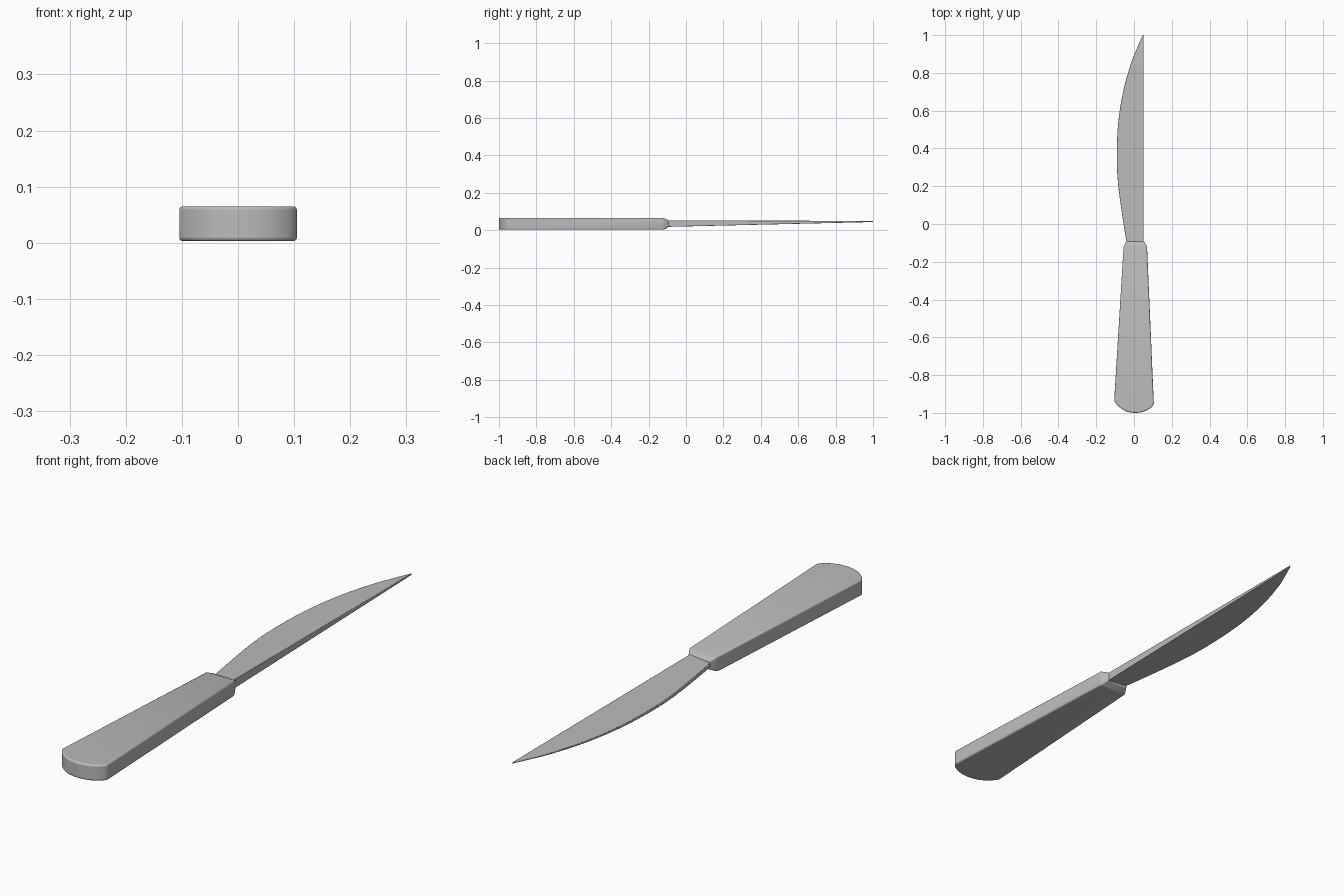
import bpy, bmesh, math
from mathutils import Vector

if "Cube" in bpy.data.objects:
    bpy.data.objects.remove(bpy.data.objects["Cube"], do_unlink=True)

grey = bpy.data.materials.new("plain_grey")
grey.use_nodes = True
colour = (0.5, 0.5, 0.5, 1)
grey.diffuse_color = colour
grey.node_tree.nodes["Principled BSDF"].inputs["Base Color"].default_value = colour


def finish(bm, name, bevel, segments):
    """Turn a bmesh into a softly bevelled, smooth-shaded object."""
    bmesh.ops.recalc_face_normals(bm, faces=bm.faces)
    mesh = bpy.data.meshes.new(name)
    bm.to_mesh(mesh)
    bm.free()
    obj = bpy.data.objects.new(name, mesh)
    bpy.context.collection.objects.link(obj)
    mesh.materials.append(grey)
    mod = obj.modifiers.new("soft_edges", "BEVEL")
    mod.width, mod.segments = bevel, segments
    mod.limit_method, mod.angle_limit = "ANGLE", math.radians(25)
    bpy.ops.object.select_all(action="DESELECT")
    obj.select_set(True)
    bpy.context.view_layer.objects.active = obj
    bpy.ops.object.shade_smooth_by_angle(angle=math.radians(35))
    return obj


def catmull(points, steps):
    """Smooth curve through the given points."""
    pts = [Vector(p) for p in points]
    pts = [2 * pts[0] - pts[1]] + pts + [2 * pts[-1] - pts[-2]]
    out = []
    for a, b, c, d in zip(pts, pts[1:], pts[2:], pts[3:]):
        for i in range(steps):
            t = i / steps
            out.append(0.5 * (2 * b + (c - a) * t + (2 * a - 5 * b + 4 * c - d) * t * t
                              + (3 * b - a - 3 * c + d) * t ** 3))
    return out + [pts[-2]]


# Handle: tapered slab with a rounded butt
LOW, HIGH, SHOULDER = 0.003, 0.065, -0.12
butt = catmull([(-0.105, -0.935), (-0.085, -0.962), (-0.045, -0.99), (0.005, -1.0),
                (0.055, -0.992), (0.09, -0.972), (0.105, -0.953)], 3)
outline = [(-0.055, SHOULDER)] + [tuple(p) for p in butt] + [(0.069, SHOULDER)]
bm = bmesh.new()
base = bm.faces.new([bm.verts.new((x, y, LOW)) for x, y in outline])
top = bmesh.ops.extrude_face_region(bm, geom=[base])["geom"]
for v in top:
    if isinstance(v, bmesh.types.BMVert):
        v.co.z = HIGH
# Shoulder narrows towards the blade
bm.faces.ensure_lookup_table()
end = next(f for f in bm.faces if all(abs(v.co.y - SHOULDER) < 1e-5 for v in f.verts))
neck = bmesh.ops.extrude_face_region(bm, geom=[end])["geom"]
for v in neck:
    if isinstance(v, bmesh.types.BMVert):
        v.co = (-0.04 if v.co.x < 0 else 0.054, -0.092, 0.018 if v.co.z < 0.03 else 0.053)
bmesh.ops.delete(bm, geom=[end], context="FACES_ONLY") if end.is_valid else None
finish(bm, "handle", 0.006, 3)

# Blade: straight spine on +x, curved edge on -x, thinning to the tip
SPINE = 0.05
edge = catmull([(-0.038, -0.105), (-0.063, 0.05), (-0.085, 0.22), (-0.091, 0.36), (-0.084, 0.53),
                (-0.058, 0.7), (-0.016, 0.85), (0.02, 0.94), (0.047, 1.0)], 5)
bm = bmesh.new()
rings = []
for x, y in edge:
    t = (y + 0.105) / 1.105
    hi, lo = 0.053 - 0.003 * t, 0.018 + 0.026 * t
    mid, half = (hi + lo) / 2, (hi - lo) / 2
    section = [(SPINE, lo), (SPINE, hi), (x, mid + half * 0.5), (x, mid - half * 0.5)]
    rings.append([bm.verts.new((px, y, pz)) for px, pz in section])
for a, b in zip(rings, rings[1:]):
    for i in range(4):
        j = (i + 1) % 4
        bm.faces.new((a[i], a[j], b[j], b[i]))
bm.faces.new(rings[0])
bm.faces.new(rings[-1])
finish(bm, "blade", 0.002, 2)
